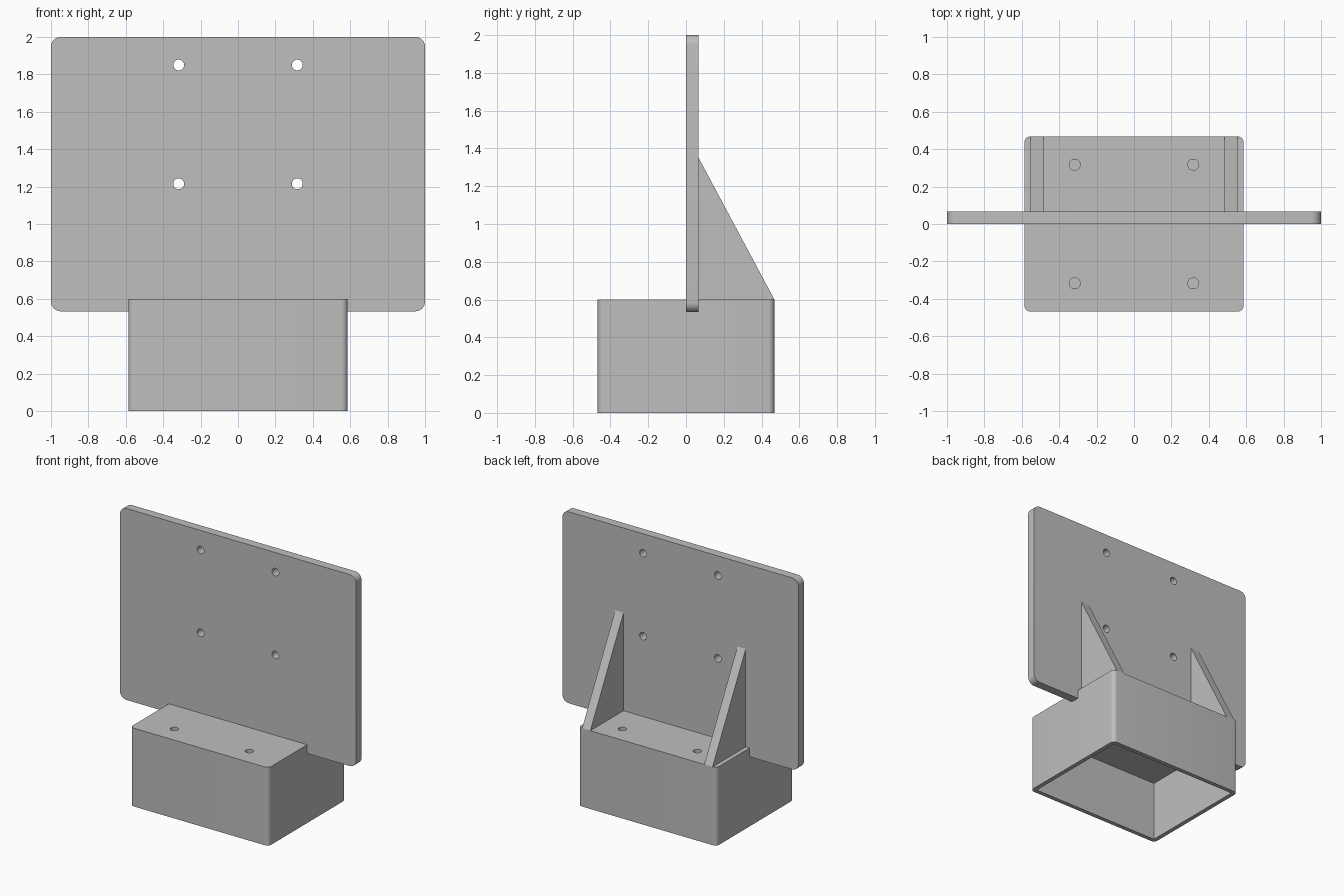
import bpy, bmesh
from math import cos, sin, pi, radians
from mathutils import Vector

cube = bpy.data.objects.get("Cube")
if cube:
    bpy.data.objects.remove(cube, do_unlink=True)

grey = bpy.data.materials.new("plain grey")
grey.use_nodes = True
colour = (0.52, 0.52, 0.52, 1)
grey.diffuse_color = colour
grey.node_tree.nodes["Principled BSDF"].inputs["Base Color"].default_value = colour


def rounded(w, h, r, steps=8):
    """Outline of a centred rectangle with rounded corners."""
    pts = []
    for i, (sx, sy) in enumerate([(1, 1), (-1, 1), (-1, -1), (1, -1)]):
        for k in range(steps + 1):
            a = pi / 2 * (i + k / steps)
            pts.append((sx * (w / 2 - r) + r * cos(a), sy * (h / 2 - r) + r * sin(a)))
    return pts


def circle(cx, cy, r, n=32):
    return [(cx + r * cos(2 * pi * k / n), cy + r * sin(2 * pi * k / n)) for k in range(n)]


def prism(name, outline, place, depth):
    """Extrude an outline, placed in space by a function, along a vector."""
    bm = bmesh.new()
    face = bm.faces.new([bm.verts.new(place(u, v)) for u, v in outline])
    new = bmesh.ops.extrude_face_region(bm, geom=[face])["geom"]
    bmesh.ops.translate(bm, vec=Vector(depth),
                        verts=[g for g in new if isinstance(g, bmesh.types.BMVert)])
    bmesh.ops.recalc_face_normals(bm, faces=bm.faces)
    mesh = bpy.data.meshes.new(name)
    bm.to_mesh(mesh)
    bm.free()
    mesh.materials.append(grey)
    obj = bpy.data.objects.new(name, mesh)
    bpy.context.collection.objects.link(obj)
    return obj


def activate(obj):
    bpy.ops.object.select_all(action="DESELECT")
    obj.select_set(True)
    bpy.context.view_layer.objects.active = obj


def cut(obj, cutter):
    mod = obj.modifiers.new("cut", "BOOLEAN")
    mod.operation, mod.solver, mod.object = "DIFFERENCE", "EXACT", cutter
    activate(obj)
    bpy.ops.object.modifier_apply(modifier=mod.name)
    bpy.data.objects.remove(cutter, do_unlink=True)


THICK, WALL = 0.067, 0.033
BOX_W, BOX_D, BOX_H = 1.173, 0.936, 0.6
HOLE_R, HOLE_X = 0.029, 0.317

# Base box, hollow and open underneath
box = prism("base_box", rounded(BOX_W, BOX_D, WALL), lambda u, v: (u, v, 0), (0, 0, BOX_H))
hw, hd = BOX_W / 2 - WALL, BOX_D / 2 - WALL
cut(box, prism("cavity", [(-hw, -hd), (hw, -hd), (hw, hd), (-hw, hd)],
               lambda u, v: (u, v, -0.1), (0, 0, 0.1 + BOX_H - 2 * THICK)))

# Upright panel passing through the top of the box
PANEL_LOW, PANEL_TOP = BOX_H - THICK, 2.0
mid = (PANEL_LOW + PANEL_TOP) / 2
panel = prism("upright_panel", rounded(2, PANEL_TOP - PANEL_LOW, 0.053),
              lambda u, v: (u, 0, v + mid), (0, THICK, 0))

# Screw holes: blind in the box top, right through the panel
for x in (-HOLE_X, HOLE_X):
    for y in (-HOLE_X, HOLE_X):
        cut(box, prism("hole", circle(x, y, HOLE_R),
                       lambda u, v: (u, v, BOX_H - THICK), (0, 0, 0.2)))
    for z in (1.215, 1.85):
        cut(panel, prism("hole", circle(x, z, HOLE_R),
                         lambda u, v: (u, -0.1, v), (0, 0.3, 0)))

# Triangular braces behind the panel
braces = [prism(name, [(THICK, BOX_H), (BOX_D / 2, BOX_H), (THICK, 1.35)],
                lambda u, v: (x, u, v), (0.07, 0, 0))
          for name, x in (("left_brace", 0.483), ("right_brace", -0.553))]

# Smooth only the rounded corners and hole walls
for obj in (box, panel):
    activate(obj)
    bpy.ops.object.shade_smooth_by_angle(angle=radians(30))
